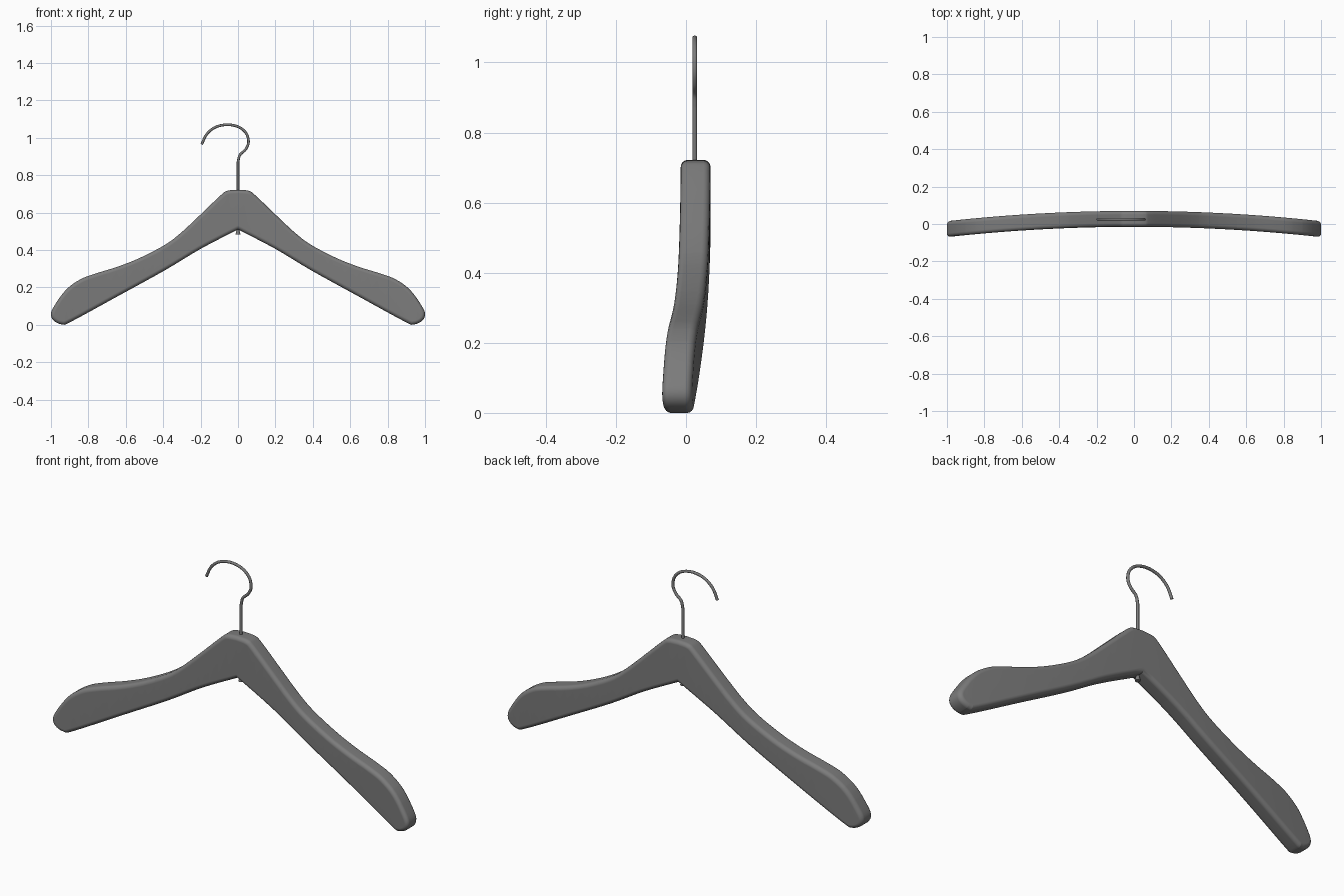
import bpy, bmesh
from mathutils import Vector

cube = bpy.data.objects.get("Cube")
if cube:
    bpy.data.objects.remove(cube, do_unlink=True)

grey = bpy.data.materials.new("dark grey")
grey.use_nodes = True
color = (0.2, 0.2, 0.2, 1)
grey.diffuse_color = color
grey.node_tree.nodes["Principled BSDF"].inputs["Base Color"].default_value = color

THICK = 0.085
HOOK_Y = 0.025


def smooth_path(points, steps):
    """Catmull-Rom curve through 2D points."""
    p = [Vector(q) for q in points]
    p = [2 * p[0] - p[1]] + p + [2 * p[-1] - p[-2]]
    out = []
    for a, b, c, d in zip(p, p[1:], p[2:], p[3:]):
        for i in range(steps):
            t = i / steps
            out.append(0.5 * (2 * b + (c - a) * t + (2 * a - 5 * b + 4 * c - d) * t**2
                              + (3 * b - a - 3 * c + d) * t**3))
    return out + [p[-2]]


def add_mesh(name, bm):
    mesh = bpy.data.meshes.new(name)
    bm.to_mesh(mesh)
    bm.free()
    mesh.materials.append(grey)
    obj = bpy.data.objects.new(name, mesh)
    bpy.context.collection.objects.link(obj)
    return obj


# Hanger body: mirrored outline, extruded, rim rounded, then bowed towards the front
half = [(0, 0.722), (0.055, 0.717), (0.09, 0.695), (0.2, 0.59), (0.305, 0.492),
        (0.39, 0.428), (0.52, 0.36), (0.64, 0.312), (0.765, 0.273), (0.845, 0.242),
        (0.92, 0.187), (0.98, 0.105), (1.0, 0.058), (0.985, 0.022), (0.94, 0.002),
        (0.89, 0.018), (0.63, 0.16), (0.39, 0.292), (0.2, 0.406), (0, 0.51)]
right = smooth_path(half, 4)
right[0].x = right[-1].x = 0
outline = right + [Vector((-q.x, q.y)) for q in reversed(right[1:-1])]

bm = bmesh.new()
front = bm.faces.new([bm.verts.new((q.x, -THICK / 2, q.y)) for q in outline])
extruded = bmesh.ops.extrude_face_region(bm, geom=[front], use_keep_orig=True)
bmesh.ops.translate(bm, vec=(0, THICK, 0),
                    verts=[g for g in extruded["geom"] if isinstance(g, bmesh.types.BMVert)])
bmesh.ops.recalc_face_normals(bm, faces=bm.faces)
rim = [e for e in bm.edges if abs(e.verts[0].co.y - e.verts[1].co.y) < 1e-5]
bmesh.ops.bevel(bm, geom=rim, offset=0.02, segments=4, profile=0.5, affect='EDGES')
for i in range(-19, 20):
    bmesh.ops.bisect_plane(bm, geom=bm.verts[:] + bm.edges[:] + bm.faces[:], dist=1e-5,
                           plane_co=(i * 0.05, 0, 0), plane_no=(1, 0, 0))
for v in bm.verts:
    v.co.y += 0.0275 - 0.055 * v.co.x**2
bmesh.ops.recalc_face_normals(bm, faces=bm.faces)
for f in bm.faces:
    f.smooth = True
body = add_mesh("hanger_body", bm)
bpy.context.view_layer.objects.active = body
body.select_set(True)
bpy.ops.object.shade_smooth_by_angle(angle=0.7)
weighted = body.modifiers.new("even_normals", 'WEIGHTED_NORMAL')
weighted.keep_sharp = True
body.select_set(False)

# Wire hook: straight stem running into an open loop
loop = [(0, 0.87), (0.01, 0.908), (0.04, 0.937), (0.056, 0.975), (0.045, 1.022),
        (0.005, 1.057), (-0.058, 1.07), (-0.122, 1.056), (-0.168, 1.018), (-0.194, 0.965)]
path = [Vector((0, 0.49))] + smooth_path(loop, 5)
curve = bpy.data.curves.new("wire_hook", 'CURVE')
curve.dimensions = '3D'
curve.bevel_depth = 0.007
curve.bevel_resolution = 3
curve.use_fill_caps = True
spline = curve.splines.new('POLY')
spline.points.add(len(path) - 1)
for point, q in zip(spline.points, path):
    point.co = (q.x, HOOK_Y, q.y, 1)
curve.materials.append(grey)
hook = bpy.data.objects.new("wire_hook", curve)
bpy.context.collection.objects.link(hook)
bpy.context.view_layer.objects.active = hook
hook.select_set(True)
bpy.ops.object.convert(target='MESH')
bpy.ops.object.shade_smooth_by_angle(angle=0.7)
hook.select_set(False)

# Flared stop under the body that holds the stem
bm = bmesh.new()
bmesh.ops.create_cone(bm, cap_ends=True, segments=16, radius1=0.013, radius2=0.007, depth=0.025)
bmesh.ops.translate(bm, verts=bm.verts, vec=(0, HOOK_Y, 0.496))
stop = add_mesh("stem_stop", bm)
